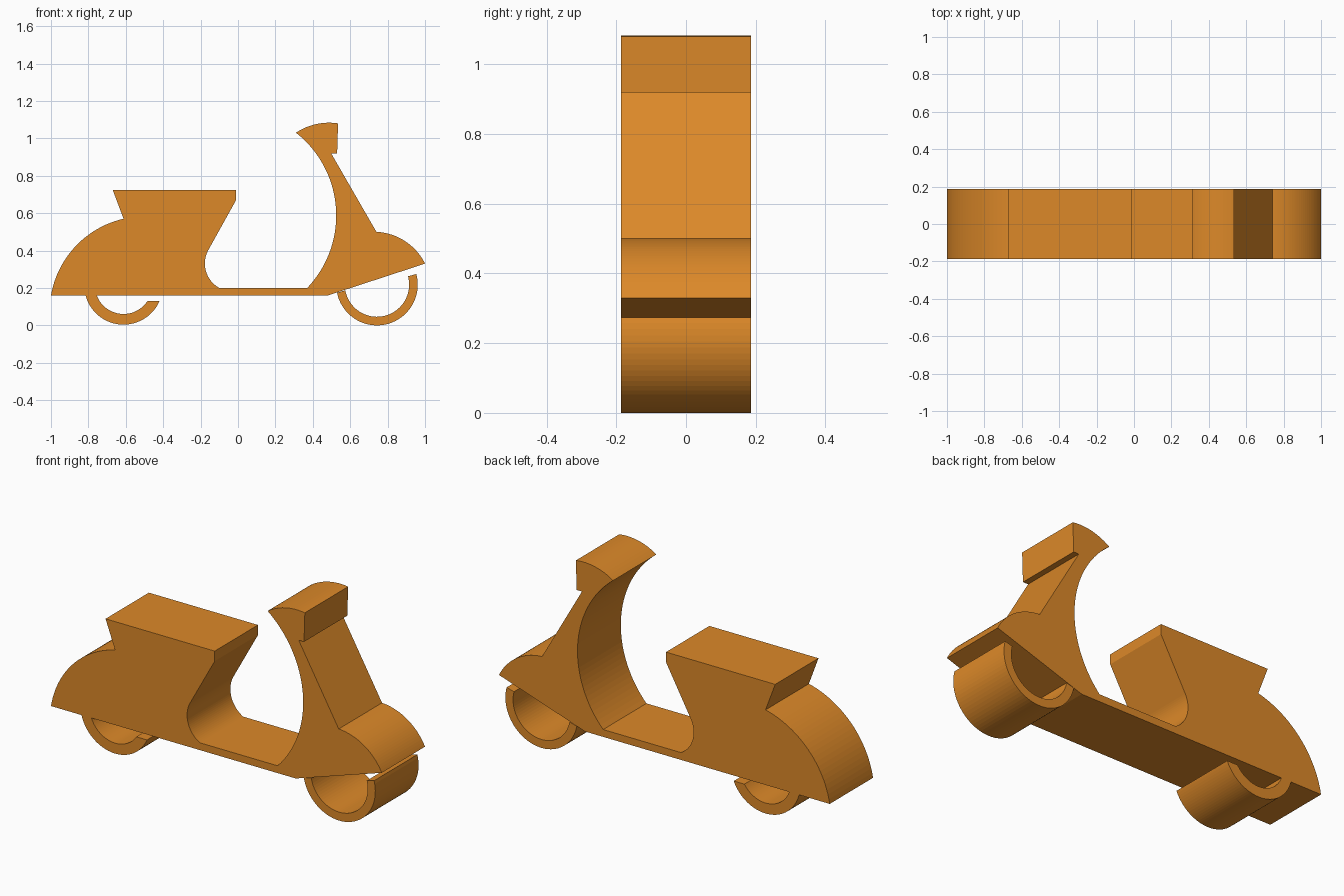
import bpy, bmesh
from math import sin, cos, asin, atan2, radians, pi, hypot
from mathutils import Vector

if "Cube" in bpy.data.objects:
    bpy.data.objects.remove(bpy.data.objects["Cube"])

HALF = 0.187  # half thickness of the cut-out

paint = bpy.data.materials.new("orange_paint")
paint.diffuse_color = (0.72, 0.25, 0.022, 1)
paint.use_nodes = True
paint.node_tree.nodes["Principled BSDF"].inputs["Base Color"].default_value = paint.diffuse_color


def arc3(a, m, b, n=24):
    """Points of the circular arc a -> b passing through m."""
    (ax, az), (mx, mz), (bx, bz) = a, m, b
    d = 2 * (ax * (mz - bz) + mx * (bz - az) + bx * (az - mz))
    sa, sm, sb = ax**2 + az**2, mx**2 + mz**2, bx**2 + bz**2
    cx = (sa * (mz - bz) + sm * (bz - az) + sb * (az - mz)) / d
    cz = (sa * (bx - mx) + sm * (ax - bx) + sb * (mx - ax)) / d
    r = hypot(ax - cx, az - cz)
    t0, tm, t1 = (atan2(z - cz, x - cx) for x, z in (a, m, b))
    sweep = (t1 - t0) % (2 * pi)
    if (tm - t0) % (2 * pi) > sweep:
        sweep -= 2 * pi
    return [(cx + r * cos(t0 + sweep * i / n), cz + r * sin(t0 + sweep * i / n))
            for i in range(n + 1)]


def arc(c, r, t0, t1, n=40):
    return [(c[0] + r * cos(t0 + (t1 - t0) * i / n),
             c[1] + r * sin(t0 + (t1 - t0) * i / n)) for i in range(n + 1)]


def slab(name, outline):
    """Extrude an x-z outline across the full thickness."""
    bm = bmesh.new()
    face = bm.faces.new([bm.verts.new((x, -HALF, z)) for x, z in outline])
    ext = bmesh.ops.extrude_face_region(bm, geom=[face], use_keep_orig=True)
    verts = [g for g in ext["geom"] if isinstance(g, bmesh.types.BMVert)]
    bmesh.ops.translate(bm, verts=verts, vec=Vector((0, 2 * HALF, 0)))
    bmesh.ops.recalc_face_normals(bm, faces=bm.faces)
    me = bpy.data.meshes.new(name)
    bm.to_mesh(me)
    bm.free()
    me.materials.append(paint)
    ob = bpy.data.objects.new(name, me)
    bpy.context.collection.objects.link(ob)
    return ob


def rim(name, c, r_out, r_in, out_angles, in_angles):
    """Open ring whose ends follow separate outer and inner angles."""
    return slab(name, arc(c, r_out, *out_angles) + arc(c, r_in, *in_angles)[::-1])


# Body: rear cowl, seat, footboard, leg shield, handlebar head, front fender
body = arc3((-1, 0.16), (-0.86, 0.432), (-0.612, 0.57))
body += [(-0.67, 0.725), (-0.01, 0.725), (-0.01, 0.67)]
body += arc3((-0.16, 0.40), (-0.177, 0.33), (-0.10, 0.20))
body += arc3((0.37, 0.20), (0.525, 0.58), (0.31, 1.03), 36)
body += arc3((0.31, 1.03), (0.405, 1.073), (0.535, 1.08), 12)[1:]
body += [(0.53, 0.92), (0.498, 0.92)]
body += arc3((0.74, 0.50), (0.889, 0.453), (1, 0.33))
body += [(0.48, 0.16)]
slab("scooter_body", body)

# Rear wheel: hangs from the flat underside, free end cut level
zc = 0.214
top, cut = 0.16 - zc, 0.13 - zc
out, inn = [(-pi - asin(top / r), asin(cut / r)) for r in (zc - 0.004, 0.153)]
rim("rear_wheel", (-0.612, zc), zc - 0.004, 0.153, out, inn)

# Front wheel: starts on the sloped underside, free end cut radially
rim("front_wheel", (0.743, 0.218), 0.218, 0.172,
    (radians(-168.6), radians(15)), (radians(-169.6), radians(15)))
